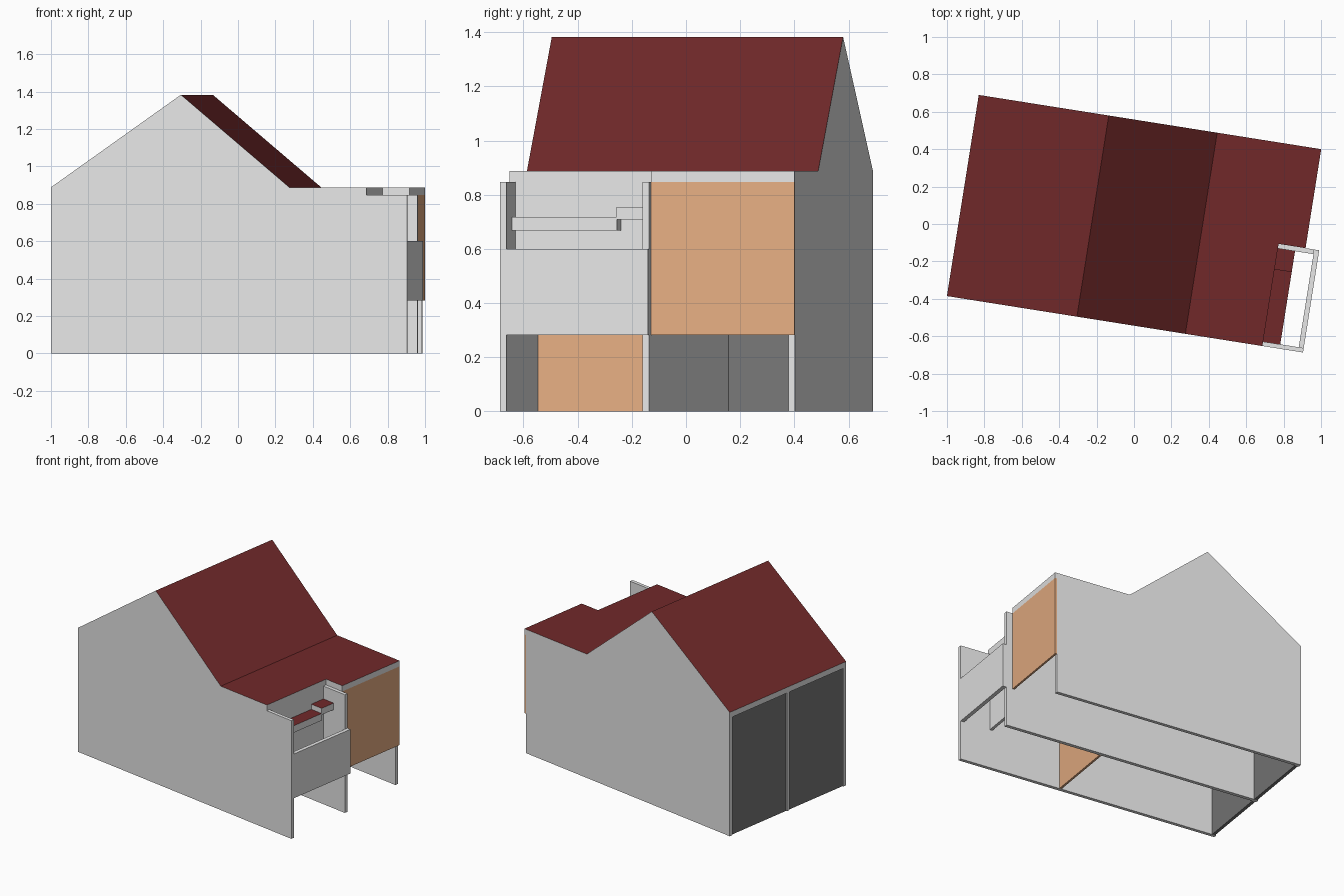
import bpy, bmesh, math

if "Cube" in bpy.data.objects:
    bpy.data.objects.remove(bpy.data.objects["Cube"])

TURN = math.radians(-9)   # whole house is turned on the plot


def colour(name, rgb):
    m = bpy.data.materials.new(name)
    m.diffuse_color = (*rgb, 1)
    m.use_nodes = True
    m.node_tree.nodes["Principled BSDF"].inputs["Base Color"].default_value = m.diffuse_color
    return m


WHITE = colour("white_wall", (0.8, 0.8, 0.8))
RED = colour("dark_red_roof", (0.165, 0.022, 0.023))
WOOD = colour("light_wood", (0.81, 0.43, 0.23))
GLASS = colour("dark_grey_glazing", (0.19, 0.19, 0.19))


def prism(name, profile, y0, y1, mat, top=None):
    """Extrude an (x, z) profile from y0 to y1; upward faces may get a second colour."""
    bm = bmesh.new()
    face = bm.faces.new([bm.verts.new((x, y0, z)) for x, z in profile])
    ext = bmesh.ops.extrude_face_region(bm, geom=[face])
    for v in ext["geom"]:
        if isinstance(v, bmesh.types.BMVert):
            v.co.y = y1
    bmesh.ops.recalc_face_normals(bm, faces=bm.faces)
    bm.normal_update()
    me = bpy.data.meshes.new(name)
    me.materials.append(mat)
    if top:
        me.materials.append(top)
        for f in bm.faces:
            if f.normal.z > 0.3:
                f.material_index = 1
    bm.to_mesh(me)
    bm.free()
    ob = bpy.data.objects.new(name, me)
    ob.rotation_euler.z = TURN
    bpy.context.collection.objects.link(ob)
    return ob


def box(name, x0, x1, y0, y1, z0, z1, mat, top=None):
    return prism(name, [(x0, z0), (x1, z0), (x1, z1), (x0, z1)], y0, y1, mat, top)


# Main dimensions
LEFT, RIDGE, VALLEY = -0.9277, -0.224, 0.363
RECESS, RIGHT, WING = 0.78, 0.926, 1.0
FRONT, BACK, T = -0.537, 0.5517, 0.024
MID0, MID1 = -0.009, 0.016
EAVE, PEAK, ROOF, FLOOR = 0.847, 1.342, 0.041, 0.283


# Long gabled walls
def gable_wall(name, end, y0, y1):
    prism(name, [(LEFT, 0), (end, 0), (end, EAVE), (VALLEY, EAVE),
                 (RIDGE, PEAK), (LEFT, EAVE)], y0, y1, WHITE)


gable_wall("front_wall", WING, FRONT, FRONT + T)
gable_wall("middle_wall", WING - 0.027, MID0, MID1)
gable_wall("back_wall", RIGHT - 0.014, BACK - T, BACK)


# Roof: gable plus flat part, shorter over the balcony
def roof(name, end, y0, y1):
    under = [(LEFT, EAVE), (RIDGE, PEAK), (VALLEY, EAVE), (end, EAVE)]
    over = [(x, z + ROOF) for x, z in reversed(under)]
    prism(name, under + over, y0, y1, WHITE, RED)


roof("roof_front", RECESS, FRONT, MID1)
roof("roof_back", RIGHT, MID1, BACK)

# Glazed left end between the long walls
box("left_glazing_front", LEFT + 0.008, LEFT + 0.03, FRONT + T, MID0, 0, EAVE, GLASS)
box("left_glazing_back", LEFT + 0.008, LEFT + 0.03, MID1, BACK - T, 0, EAVE, GLASS)

# Wooden panels
box("upper_wood_panel", RIGHT - 0.014, RIGHT, MID1, BACK, FLOOR, EAVE, WOOD)
box("ground_wood_panel", 0.24, 0.255, FRONT + T, MID0, 0, 0.34, WOOD)

# Balcony: recessed facade, railing and stepped ledge
box("balcony_facade", RECESS - 0.02, RECESS, FRONT + T, MID0, FLOOR, EAVE, WHITE)
box("balcony_railing", WING - 0.027, WING, FRONT + T, MID1, FLOOR, 0.6, WHITE)
box("ledge_low", RECESS, 0.873, FRONT + T, -0.12, 0.668, 0.718, WHITE, RED)
box("ledge_high", RECESS, 0.873, -0.122, MID0, 0.708, 0.755, WHITE, RED)
